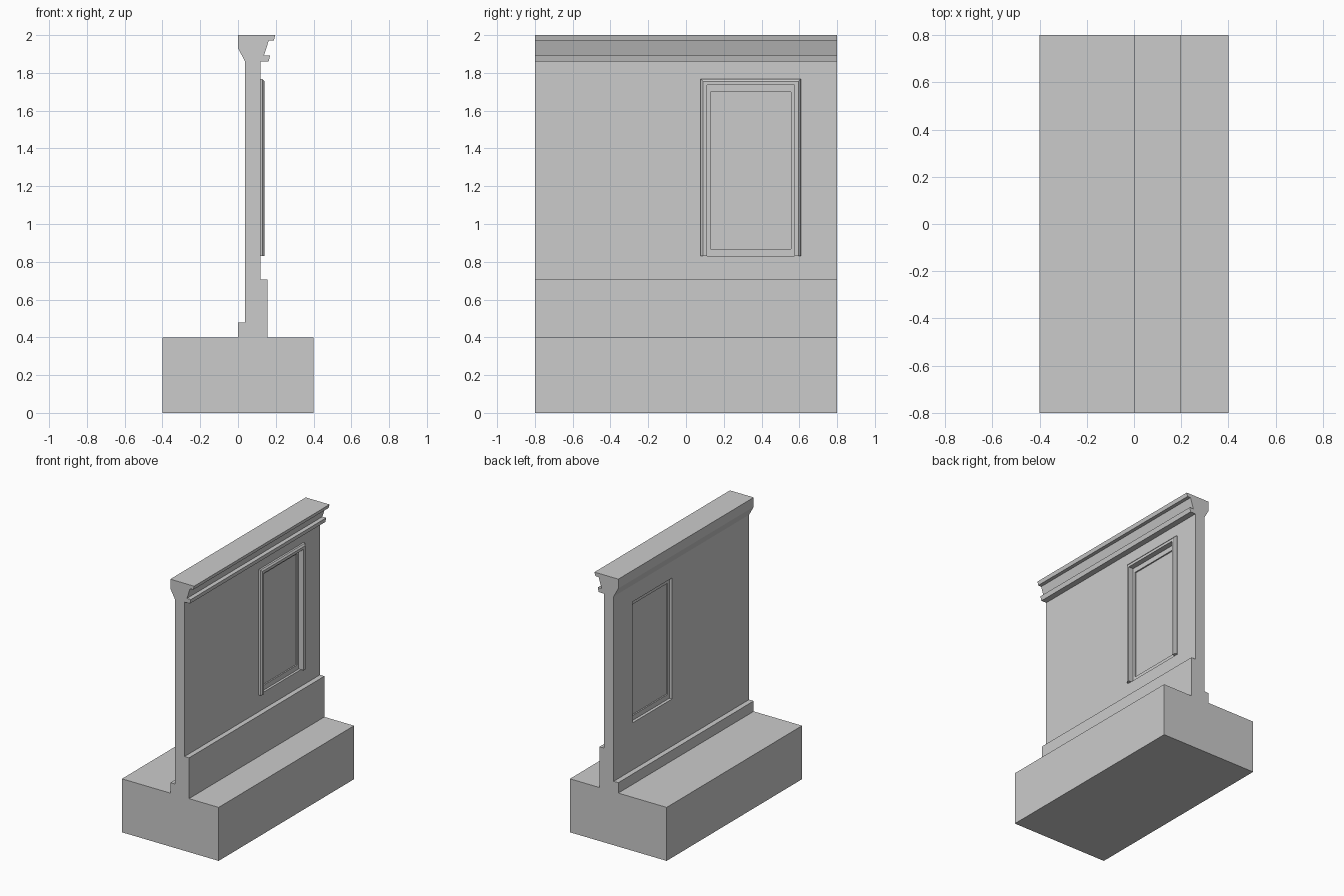
import bpy, bmesh

if "Cube" in bpy.data.objects:
    bpy.data.objects.remove(bpy.data.objects["Cube"])


def mesh_object(name, bm):
    bmesh.ops.recalc_face_normals(bm, faces=bm.faces[:])
    me = bpy.data.meshes.new(name)
    bm.to_mesh(me)
    bm.free()
    ob = bpy.data.objects.new(name, me)
    bpy.context.collection.objects.link(ob)
    return ob


def sweep(name, rows):
    """Skin closed profiles of equal length and cap both ends."""
    bm = bmesh.new()
    loops = [[bm.verts.new(p) for p in row] for row in rows]
    n = len(loops[0])
    for a, b in zip(loops, loops[1:]):
        for i in range(n):
            j = (i + 1) % n
            bm.faces.new((a[i], a[j], b[j], b[i]))
    bm.faces.new(loops[0])
    bm.faces.new(loops[-1])
    return mesh_object(name, bm)


def box(name, x0, x1, y0, y1, z0, z1):
    return sweep(name, [[(x, y, z) for x, z in
                         ((x0, z0), (x1, z0), (x1, z1), (x0, z1))] for y in (y0, y1)])


# Window opening limits
Y0, Y1, Z0, Z1 = 0.11, 0.575, 0.83, 1.735

# Foundation block
box("foundation", -0.4, 0.4, -0.8, 0.8, 0, 0.4)

# Wall section with plinth, skirting and cornice
profile = [(0, 0.4), (0.155, 0.4), (0.155, 0.705), (0.118, 0.705), (0.118, 1.86),
           (0.162, 1.86), (0.17, 1.893), (0.138, 1.893), (0.163, 1.972),
           (0.19, 1.972), (0.197, 2), (0, 2), (0, 1.93), (0.038, 1.86),
           (0.038, 0.478), (0, 0.478)]
wall = sweep("wall", [[(x, y, z) for x, z in profile] for y in (-0.8, 0.8)])

# Cut the window opening
cutter = box("window_cutter", -0.2, 0.4, Y0, Y1, Z0, Z1)
cutter.hide_render = True
cutter.hide_set(True)
cut = wall.modifiers.new("opening", 'BOOLEAN')
cut.operation = 'DIFFERENCE'
cut.solver = 'EXACT'
cut.object = cutter
bpy.context.view_layer.objects.active = wall
bpy.ops.object.modifier_apply(modifier=cut.name)
bpy.data.objects.remove(cutter)

# Chamfered trim around jambs and head: (x, outward offset)
trim = [(0.11, 0), (0.14, 0), (0.14, 0.02), (0.13, 0.032), (0.11, 0.035)]
path = [(Y0, -1, Z0, 0), (Y0, -1, Z1, 1), (Y1, 1, Z1, 1), (Y1, 1, Z0, 0)]
sweep("window_trim", [[(x, y + sy * d, z + sz * d) for x, d in trim]
                      for y, sy, z, sz in path])

# Window frame ring
ring = [(0.06, 0), (0.10, 0), (0.10, 1), (0.06, 1)]
fy, fz = 0.02, 0.037
corners = [(Y0, 1, Z0, 1), (Y0, 1, Z1, -1), (Y1, -1, Z1, -1), (Y1, -1, Z0, 1)]
bm = bmesh.new()
loops = [[bm.verts.new((x, y + sy * fy * d, z + sz * fz * d)) for x, d in ring]
         for y, sy, z, sz in corners]
for k in range(4):
    a, b = loops[k], loops[(k + 1) % 4]
    for i in range(4):
        j = (i + 1) % 4
        bm.faces.new((a[i], a[j], b[j], b[i]))
mesh_object("window_frame", bm)

# Pane
box("window_pane", 0.07, 0.09, Y0 + fy, Y1 - fy, Z0 + fz, Z1 - fz)
